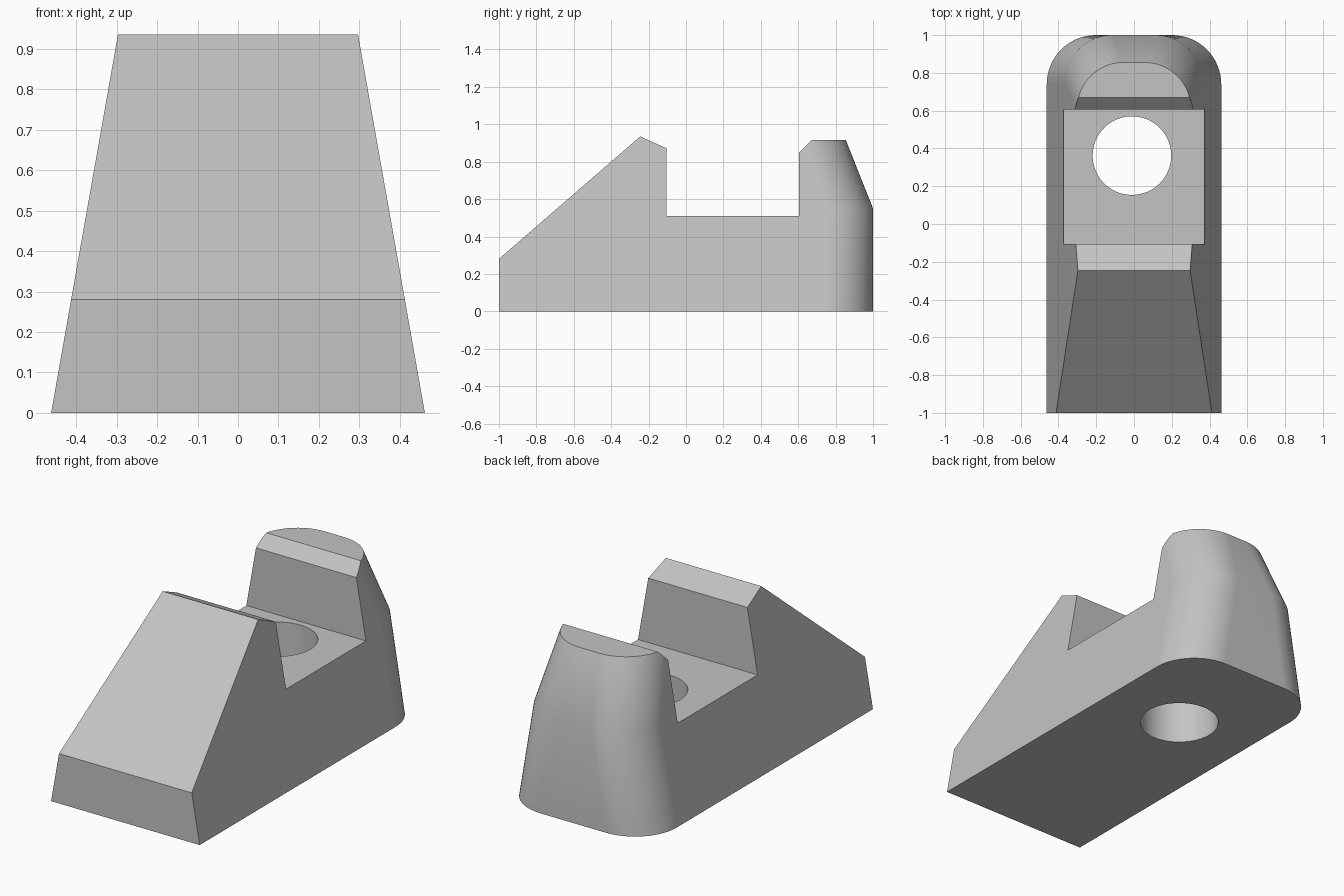
import bpy
import bmesh
from math import cos, sin, pi, radians

cube = bpy.data.objects.get("Cube")
if cube:
    bpy.data.objects.remove(cube, do_unlink=True)

grey = bpy.data.materials.new("plain grey")
grey.use_nodes = True
colour = (0.55, 0.55, 0.55, 1)
grey.diffuse_color = colour
grey.node_tree.nodes["Principled BSDF"].inputs["Base Color"].default_value = colour


def loft(name, rings):
    """Closed solid through a stack of equal-length rings."""
    bm = bmesh.new()
    loops = [[bm.verts.new(p) for p in ring] for ring in rings]
    count = len(loops[0])
    for low, high in zip(loops, loops[1:]):
        for i in range(count):
            j = (i + 1) % count
            bm.faces.new((low[i], low[j], high[j], high[i]))
    bm.faces.new(loops[0][::-1])
    bm.faces.new(loops[-1])
    bmesh.ops.recalc_face_normals(bm, faces=bm.faces)
    mesh = bpy.data.meshes.new(name)
    bm.to_mesh(mesh)
    bm.free()
    mesh.materials.append(grey)
    obj = bpy.data.objects.new(name, mesh)
    bpy.context.collection.objects.link(obj)
    return obj


def footprint(z, back, radius, steps=16):
    """Square front, rounded back, sides leaning inwards with height."""
    half = 0.462 - 0.1765 * z
    ring = [(-half, -1, z), (half, -1, z)]
    for side, start in ((1, 0), (-1, pi / 2)):
        for i in range(steps + 1):
            a = start + pi / 2 * i / steps
            ring.append((side * (half - radius) + radius * cos(a),
                         back - radius + radius * sin(a), z))
    return ring


def cut(target, tool, operation):
    bpy.context.view_layer.objects.active = target
    mod = target.modifiers.new(operation, 'BOOLEAN')
    mod.operation = operation
    mod.object = tool
    mod.solver = 'EXACT'
    bpy.ops.object.modifier_apply(modifier=mod.name)
    bpy.data.objects.remove(tool, do_unlink=True)


# Tapered body with a rounded, leaning back
body = loft("slotted_block", [footprint(0, 1, 0.26),
                              footprint(0.55, 1, 0.25),
                              footprint(1, 0.821, 0.24)])

# Side outline: front ramp, slot and chamfered lips
outline = [(-1.2, -0.1), (-1.2, 0.107), (-0.245, 0.935), (-0.105, 0.872),
           (-0.105, 0.51), (0.605, 0.51), (0.605, 0.85), (0.67, 0.915),
           (1.2, 0.915), (1.2, -0.1)]
cut(body, loft("outline_cutter", [[(x, y, z) for y, z in outline]
                                  for x in (-0.7, 0.7)]), 'INTERSECT')

# Vertical bolt hole through the slot floor
hole = [[(-0.011 + 0.208 * cos(2 * pi * i / 64),
          0.362 + 0.208 * sin(2 * pi * i / 64), z) for i in range(64)]
        for z in (-0.2, 0.7)]
cut(body, loft("hole_cutter", hole), 'DIFFERENCE')

# Smooth curves, crisp edges
bpy.ops.object.select_all(action='DESELECT')
body.select_set(True)
bpy.context.view_layer.objects.active = body
bpy.ops.object.shade_smooth_by_angle(angle=radians(30))
weighted = body.modifiers.new("flat_sides", 'WEIGHTED_NORMAL')
weighted.keep_sharp = True
